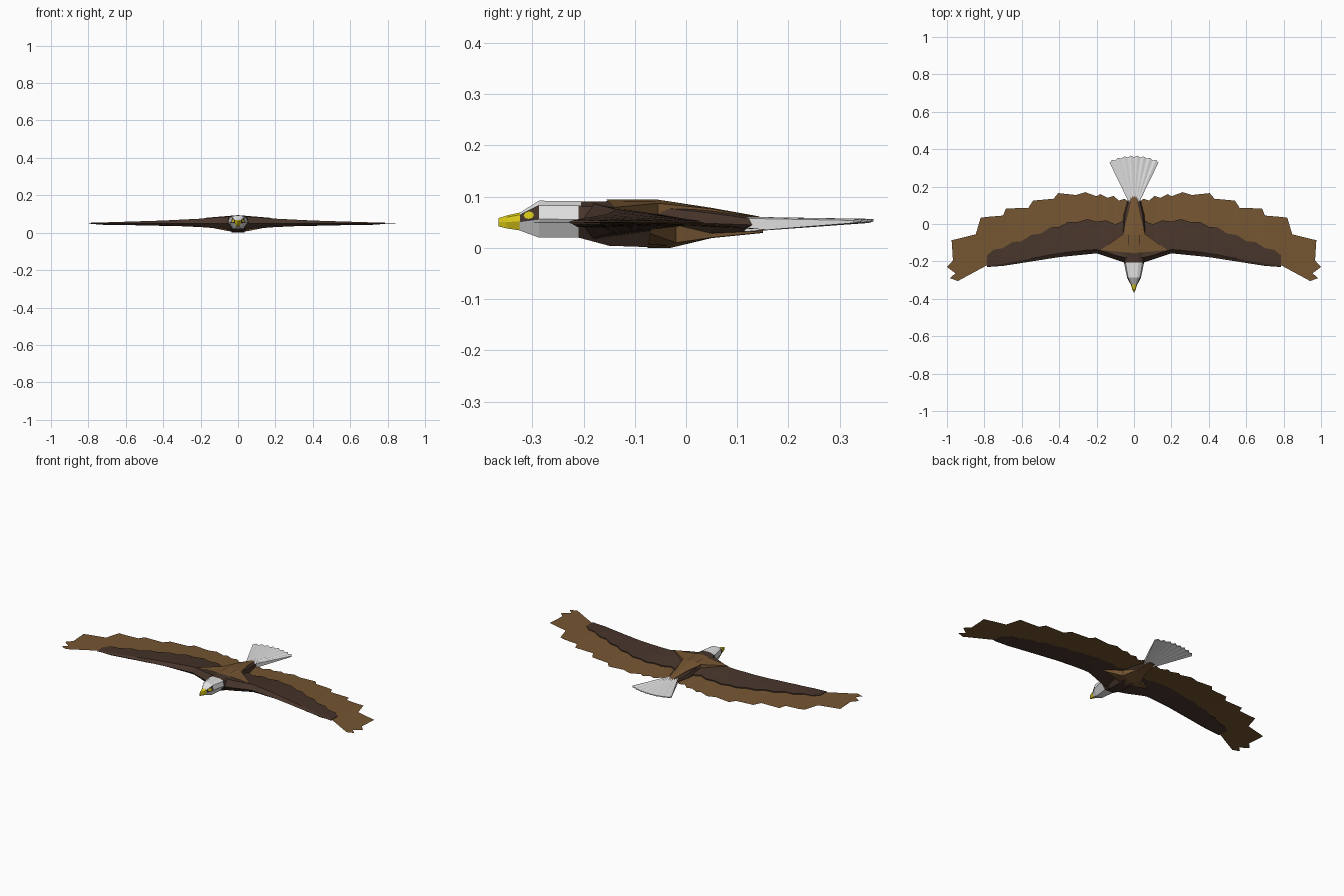
import bpy, bmesh, math
from mathutils import Vector

if "Cube" in bpy.data.objects:
    bpy.data.objects.remove(bpy.data.objects["Cube"])


def material(name, rgb):
    m = bpy.data.materials.new(name)
    m.diffuse_color = (*rgb, 1)
    m.use_nodes = True
    m.node_tree.nodes["Principled BSDF"].inputs["Base Color"].default_value = m.diffuse_color
    return m


BROWN = material("feather_brown", (0.18, 0.092, 0.032))
DARK = material("dark_brown", (0.062, 0.035, 0.024))
WHITE = material("white", (0.75, 0.75, 0.75))
YELLOW = material("yellow", (0.72, 0.6, 0.01))


def build(name, verts, faces, mats, mirror=False, closed=True):
    me = bpy.data.meshes.new(name)
    me.from_pydata(verts, [], faces)
    for m in mats:
        me.materials.append(m)
    bm = bmesh.new()
    bm.from_mesh(me)
    if mirror:
        geo = bmesh.ops.duplicate(bm, geom=bm.verts[:] + bm.edges[:] + bm.faces[:])["geom"]
        new = [g for g in geo if isinstance(g, bmesh.types.BMVert)]
        for v in new:
            v.co.x *= -1
        bmesh.ops.reverse_faces(bm, faces=[g for g in geo if isinstance(g, bmesh.types.BMFace)])
        bmesh.ops.remove_doubles(bm, verts=bm.verts[:], dist=0.0005)
    if closed:
        bmesh.ops.recalc_face_normals(bm, faces=bm.faces[:])
    bm.to_mesh(me)
    bm.free()
    ob = bpy.data.objects.new(name, me)
    bpy.context.collection.objects.link(ob)
    return ob


RING = [(.45, 1), (.85, .75), (1, 0), (.5, -1), (-.5, -1), (-1, 0), (-.85, .75), (-.45, 1)]


def loft(name, sections, mats):
    """Eight-sided tube along y from (y, half width, low z, high z)."""
    verts, faces = [], []
    for y, w, lo, hi in sections:
        mid, half = (lo + hi) / 2, (hi - lo) / 2
        verts += [(w * a, y, mid + half * b) for a, b in RING]
    for i in range(len(sections) - 1):
        for k in range(8):
            j = (k + 1) % 8
            faces.append((i * 8 + k, i * 8 + j, i * 8 + 8 + j, i * 8 + 8 + k))
    n = len(verts)
    faces += [tuple(range(8)), tuple(range(n - 8, n))]
    return build(name, verts, faces, mats)


def interp(table, x):
    for (x0, a), (x1, b) in zip(table, table[1:]):
        if x <= x1:
            return a + (b - a) * (x - x0) / (x1 - x0)
    return table[-1][1]


# body, head and beak
loft("body", [(-.21, .054, .02, .09), (-.15, .065, .004, .091), (-.06, .066, .001, .091),
              (.05, .055, .021, .074), (.15, .028, .031, .057)], [DARK])
head = loft("head", [(-.325, .017, .034, .068), (-.287, .037, .02, .092),
                     (-.205, .054, .02, .091)], [WHITE, DARK])
loft("beak", [(-.366, .002, .042, .058), (-.35, .009, .038, .063), (-.324, .0175, .034, .069)], [YELLOW])

# dark eye patches and yellow eyes
for k, side in ((1, "right"), (5, "left")):
    p = head.data.polygons[k]
    p.material_index = 1
    c, n = p.center.copy(), p.normal.copy()
    u = Vector((0, 0, 1)).cross(n).normalized()
    v = n.cross(u)
    pts = [c + n * .0015 + u * (.0115 * math.cos(t * math.pi / 4)) + v * (.0075 * math.sin(t * math.pi / 4))
           for t in range(8)]
    build("eye_" + side, pts, [tuple(range(8))], [YELLOW], closed=False)

# thick dark wing coverts with a scalloped trailing edge
LEAD = [(0, -.212), (.055, -.205), (.2, -.157), (.4, -.177), (.7, -.224), (.785, -.23)]
TRAIL = [(0, .02), (.1, .005), (.2, .02), (.3, .018), (.4, -.008), (.5, -.045),
         (.6, -.085), (.7, -.122), (.785, -.16)]
TOP = [(0, .09), (.2, .075), (.4, .065), (.785, .053)]
LOW = [(0, .015), (.2, .03), (.4, .039), (.7, .041), (.785, .047)]
xs = sorted({0, .055, .785} | {round(.1 + .05 * i, 3) for i in range(14)})
verts, faces = [], []
for i, x in enumerate(xs):
    a = interp(LEAD, x)
    b = interp(TRAIL, x) + (.007 if i % 2 else -.007)
    t, l = interp(TOP, x), interp(LOW, x)
    for f, z in ((0, .05), (.12, t), (.5, .4 * .054 + .6 * t), (1, .053),
                 (1, .047), (.5, .4 * .046 + .6 * l), (.12, l)):
        verts.append((x, a + (b - a) * f, z))
for i in range(len(xs) - 1):
    for k in range(7):
        j = (k + 1) % 7
        faces.append((i * 7 + k, i * 7 + j, i * 7 + 7 + j, i * 7 + 7 + k))
faces.append(tuple(range(len(verts) - 7, len(verts))))
build("wing_coverts", verts, faces, [DARK], mirror=True)

# thin flight feathers
edge = [(.02, .11), (.05, .135), (.08, .125), (.11, .15), (.14, .14), (.18, .16), (.2, .148),
        (.26, .17), (.31, .155), (.405, .165), (.43, .135), (.54, .125), (.565, .086),
        (.685, .083), (.7, .045), (.785, .038)]
tip = [(.82, .033), (.846, -.055), (.975, -.087), (.968, -.195), (1, -.23), (.955, -.263),
       (.983, -.29), (.942, -.305), (.785, -.22)]
verts, faces = [], []
for x, y in edge:
    verts += [(x, interp(LEAD, x) + .05, .05), (x, y, .05 - .09 * max(0, y))]
for i in range(len(edge) - 1):
    faces.append((2 * i, 2 * i + 2, 2 * i + 3, 2 * i + 1))
n = len(verts)
verts += [(x, y, .05) for x, y in tip]
faces.append(tuple([n - 1] + list(range(n, len(verts))) + [n - 2])[::-1])
build("flight_feathers", verts, faces, [BROWN], mirror=True, closed=False)


# brown plates over the back and belly, with skirts down to the wing
def plate(name, spine, rim, zbase):
    top = spine + rim
    m, s = len(top), len(spine)
    verts = top + [(x, y, zbase) for x, y, _ in rim]
    faces = [(0, s, s + 1, 1)]
    faces += [(i, s + i, s + i + 1, i + 1) for i in range(1, s - 1)]
    faces += [(s + i, m + i, m + i + 1, s + i + 1) for i in range(len(rim) - 1)]
    build(name, verts, faces, [BROWN], mirror=True)


plate("back_plate", [(0, -.155, .094), (0, -.055, .094), (0, .05, .078), (0, .145, .061)],
      [(.18, -.14, .079), (.06, -.055, .087), (.032, .05, .076), (.012, .14, .06)], .056)
plate("belly_plate", [(0, -.075, 0), (0, -.03, 0), (0, .05, .019), (0, .15, .029)],
      [(.15, -.07, .028), (.06, -.02, .01), (.035, .05, .02), (.016, .15, .03)], .045)

# pleated tail fan
verts, faces = [], []
N = 17
for i in range(N):
    a = math.radians(-26 + 52 * i / (N - 1))
    s, c = math.sin(a), math.cos(a)
    r = .306 if i % 2 else .297
    pleat = .0015 if i % 2 else -.0015
    for rad, zt, zb in ((.06, .059, .033), (r, .055, .05)):
        verts += [(rad * s, .06 + rad * c, zt + pleat), (rad * s, .06 + rad * c, zb + pleat)]
for i in range(N - 1):
    a, b = 4 * i, 4 * i + 4
    faces += [(a, b, b + 2, a + 2), (a + 1, a + 3, b + 3, b + 1),
              (a + 2, b + 2, b + 3, a + 3), (a, a + 1, b + 1, b)]
e = 4 * (N - 1)
faces += [(0, 2, 3, 1), (e, e + 1, e + 3, e + 2)]
build("tail_fan", verts, faces, [WHITE])
